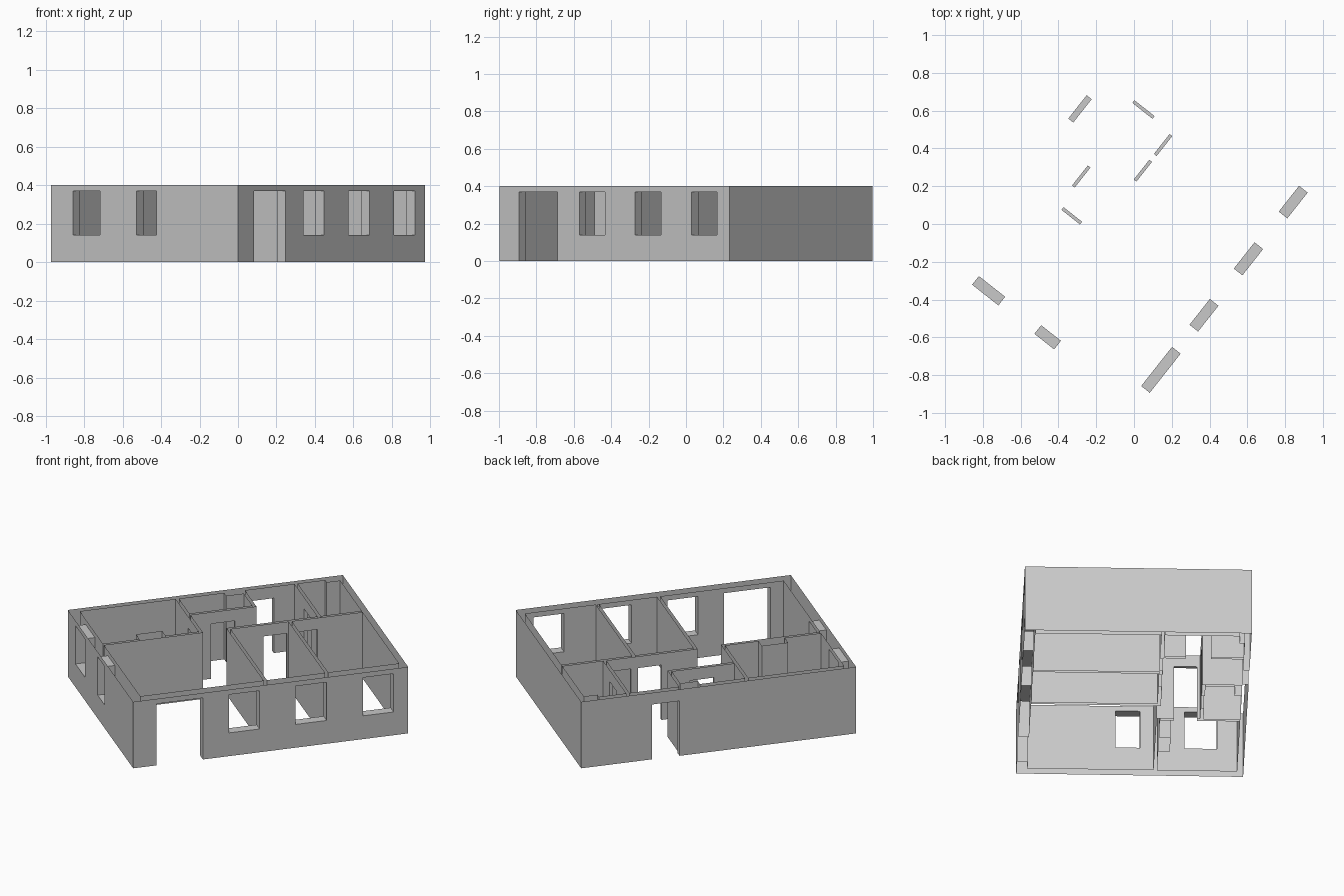
import bpy
import math
from mathutils import Matrix, Vector

if "Cube" in bpy.data.objects:
    bpy.data.objects.remove(bpy.data.objects["Cube"], do_unlink=True)

# Plan is drawn in its own axes (length, depth), then turned and centred
LENGTH, DEPTH, HEIGHT = 1.566, 1.238, 0.4
THICK, THIN = 0.058, 0.034          # outer wall thicknesses
X1, Y1 = LENGTH - THIN, DEPTH - THIN
T = 0.018                           # partition thickness
PLACE = (Matrix.Rotation(math.radians(51.74), 4, 'Z')
         @ Matrix.Translation((-LENGTH / 2, -DEPTH / 2, 0)))

plaster = bpy.data.materials.new("plaster_grey")
plaster.use_nodes = True
grey = (0.58, 0.58, 0.58, 1)
plaster.diffuse_color = grey
plaster.node_tree.nodes["Principled BSDF"].inputs["Base Color"].default_value = grey

SILL, HEAD, DOOR_HEAD = 0.14, 0.37, 0.33
MID = 0.748                         # front face of the long partition

# Openings: axis they run along, start, end, wall near and far face, bottom, top
OPENINGS = [
    (0, 0.133, 0.397, 0, THICK, 0, HEAD),                # front door
    (0, 0.546, 0.72, 0, THICK, SILL, HEAD),
    (0, 0.925, 1.102, 0, THICK, SILL, HEAD),
    (0, 1.309, 1.483, 0, THICK, SILL, HEAD),
    (1, 0.54, 0.673, 0, THICK, SILL, HEAD),
    (1, 0.916, 1.093, 0, THICK, SILL, HEAD),
    (0, 1.006, 1.163, Y1, DEPTH, 0, DOOR_HEAD),          # back door
    (0, 0.967, 1.10, MID, MID + T, 0, DOOR_HEAD),        # inner doors
    (0, 1.14, 1.274, MID, MID + T, 0, DOOR_HEAD),
    (0, 0.74, 0.875, 0.985, 0.985 + T, 0, DOOR_HEAD),
    (1, 0.887, 1.023, 1.281, 1.281 + T, 0, DOOR_HEAD),
    (1, 0.842, 0.967, 0.604, 0.604 + T, 0, DOOR_HEAD),
]

# Room outlines, counter-clockwise; notches are the service shafts
ROOMS = {
    "living_room_and_hall_walls": [
        (THICK, THICK), (0.761, THICK), (0.761, MID + T), (1.281, MID + T),
        (1.281, Y1), (0.998, Y1), (0.998, 0.985), (0.622, 0.985),
        (0.622, MID), (THICK, MID)],
    "middle_room_walls": [
        (0.779, THICK), (1.11, THICK), (1.11, MID), (0.779, MID)],
    "end_room_walls": [
        (1.128, THICK), (X1, THICK), (X1, MID), (1.128, MID)],
    "corner_room_walls": [
        (1.299, MID + T), (X1, MID + T), (X1, 1.175), (1.455, 1.175),
        (1.455, Y1), (1.299, Y1)],
    "small_room_walls": [
        (0.622, 1.003), (0.98, 1.003), (0.98, 1.165), (0.88, 1.165),
        (0.88, Y1), (0.622, Y1)],
    "back_room_walls": [
        (THICK, MID + T), (0.265, MID + T), (0.265, 0.83), (0.415, 0.83),
        (0.415, MID + T), (0.604, MID + T), (0.604, Y1), (THICK, Y1)],
}
OUTSIDE = [(0, 0), (LENGTH, 0), (LENGTH, DEPTH), (0, DEPTH)]


def make_object(name, quads):
    mesh = bpy.data.meshes.new(name)
    verts = [PLACE @ Vector(p) for q in quads for p in q]
    mesh.from_pydata(verts, [], [range(i, i + 4) for i in range(0, len(verts), 4)])
    mesh.materials.append(plaster)
    obj = bpy.data.objects.new(name, mesh)
    bpy.context.collection.objects.link(obj)


def point(axis, along, across, z):
    return (along, across, z) if axis == 0 else (across, along, z)


def wall_face(a, b):
    """Upright strip from a to b with the openings left out."""
    axis = 0 if abs(a[0] - b[0]) > abs(a[1] - b[1]) else 1
    start, end, plane = a[axis], b[axis], a[1 - axis]
    low, high = min(start, end), max(start, end)
    holes = [o for o in OPENINGS if o[0] == axis and low <= o[1] and o[2] <= high
             and min(abs(o[3] - plane), abs(o[4] - plane)) < 0.001]
    pieces, here = [], low
    for _, s, e, _, _, bottom, top in sorted(holes, key=lambda o: o[1]):
        pieces += [(here, s, 0, HEIGHT), (s, e, top, HEIGHT)]
        if bottom > 0:
            pieces.append((s, e, 0, bottom))
        here = e
    pieces.append((here, high, 0, HEIGHT))
    quads = []
    for s, e, z0, z1 in pieces:
        if start > end:
            s, e = e, s
        quads.append([point(axis, s, plane, z0), point(axis, e, plane, z0),
                      point(axis, e, plane, z1), point(axis, s, plane, z1)])
    return quads


def outline_walls(name, outline, inward):
    quads = []
    for a, b in zip(outline, outline[1:] + outline[:1]):
        quads += wall_face(a, b)
    if inward:
        quads = [q[::-1] for q in quads]
    make_object(name, quads)


# Outer shell and rooms
outline_walls("outer_walls", OUTSIDE, False)
for room, outline in ROOMS.items():
    outline_walls(room, outline, True)

# Sides, heads and sills inside every opening
reveals = []
for axis, s, e, near, far, bottom, top in OPENINGS:
    for along in (s, e):
        side = [point(axis, along, near, bottom), point(axis, along, far, bottom),
                point(axis, along, far, top), point(axis, along, near, top)]
        reveals.append(side if (along == s) == (axis == 0) else side[::-1])
    for z in ((bottom, top) if bottom > 0 else (top,)):
        flat = [point(axis, s, near, z), point(axis, e, near, z),
                point(axis, e, far, z), point(axis, s, far, z)]
        reveals.append(flat if (z == bottom) == (axis == 0) else flat[::-1])
make_object("door_and_window_reveals", reveals)
